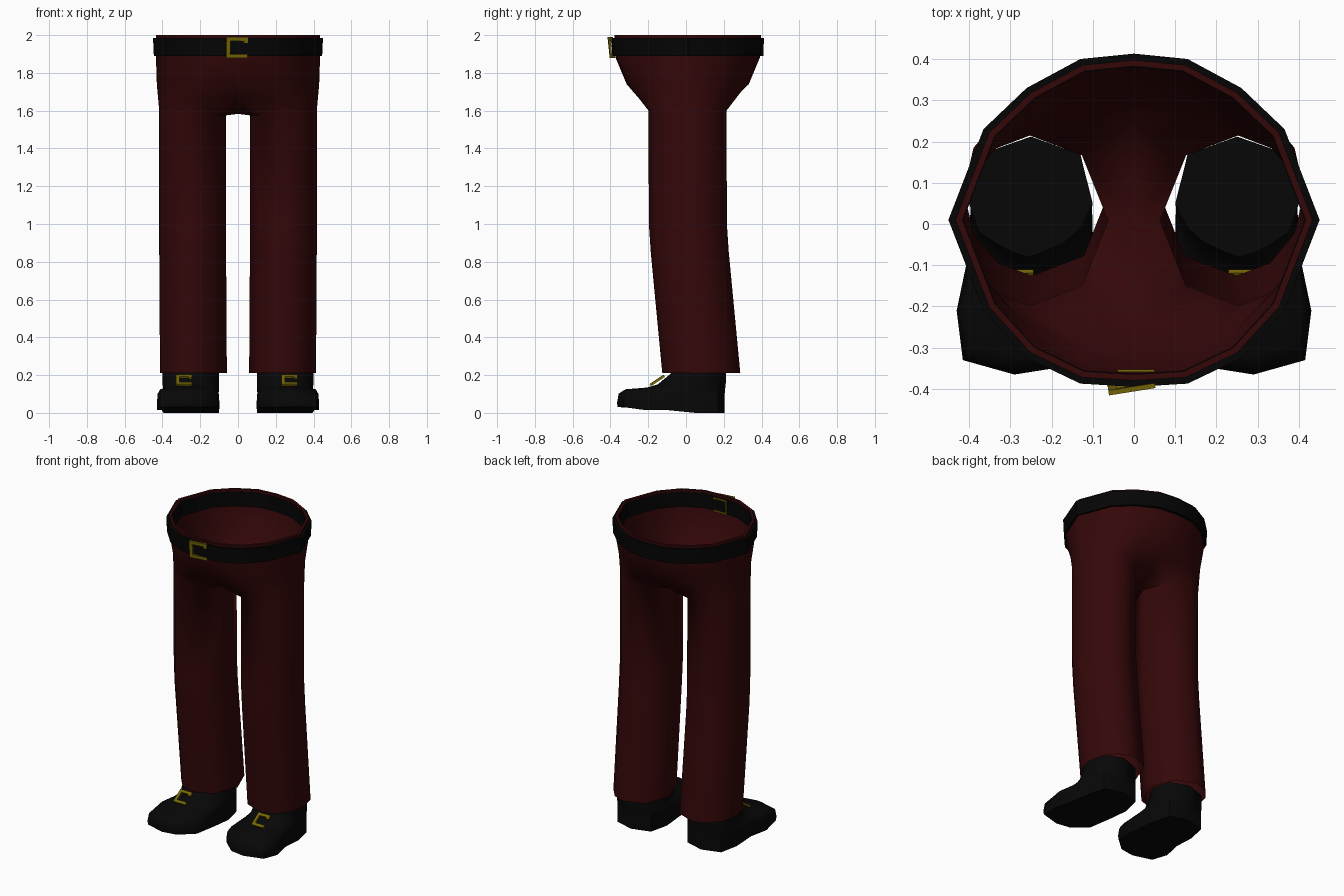
import bpy, bmesh, math
from mathutils import Matrix, Vector

if "Cube" in bpy.data.objects:
    bpy.data.objects.remove(bpy.data.objects["Cube"])


def material(name, rgb):
    m = bpy.data.materials.new(name)
    m.diffuse_color = (*rgb, 1)
    m.use_nodes = True
    m.node_tree.nodes["Principled BSDF"].inputs["Base Color"].default_value = m.diffuse_color
    return m


RED = material("dark red cloth", (0.034, 0.0022, 0.0026))
BELT = material("belt black", (0.0014, 0.0014, 0.0014))
SHOE = material("shoe black", (0.0022, 0.0022, 0.0022))
GOLD = material("dull gold", (0.19, 0.14, 0.002))


def finish(bm, name, mat, mirror=False, angle=40):
    bmesh.ops.recalc_face_normals(bm, faces=bm.faces)
    mesh = bpy.data.meshes.new(name)
    bm.to_mesh(mesh)
    bm.free()
    ob = bpy.data.objects.new(name, mesh)
    bpy.context.collection.objects.link(ob)
    mesh.materials.append(mat)
    bpy.ops.object.select_all(action='DESELECT')
    ob.select_set(True)
    bpy.context.view_layer.objects.active = ob
    bpy.ops.object.shade_smooth_by_angle(angle=math.radians(angle))
    if mirror:
        mod = ob.modifiers.new("mirror", 'MIRROR')
        mod.merge_threshold = 0.0005
    return ob


def add_ring(bm, pts):
    return [bm.verts.new(p) for p in pts]


def bridge(bm, a, b, closed=False):
    n = len(a)
    for i in range(n if closed else n - 1):
        j = (i + 1) % n
        bm.faces.new((a[i], a[j], b[j], b[i]))


# Half outline of the waist, front centre to back centre
WAIST = [(0, -.395), (.13, -.387), (.26, -.325), (.365, -.21), (.45, .01),
         (.365, .23), (.26, .33), (.13, .40), (0, .413)]


def waist_ring(sx, sy, z):
    return [(x * sx, .01 + (y - .01) * sy, z) for x, y in WAIST]


# Seven outer points front to back, then three inner points back to front
LEG_ANGLES = (-86, -58, -30, 0, 30, 58, 86, 130, 180, 230)


def leg_ring(z, cy, cx=.24, rx=.177, ry=.207, rise=0):
    pts = []
    for i, a in enumerate(LEG_ANGLES):
        a = math.radians(a)
        pts.append((cx + rx * math.cos(a), cy + ry * math.sin(a),
                    z + (rise if i < 7 else 0)))
    return pts


# Trousers: rim, seat, crotch and leg of one half, mirrored
bm = bmesh.new()
seat = waist_ring(.955, .80, 1.74)
thigh = leg_ring(1.575, .008, rise=.025)
hip_pts = [(0, -.235, 1.665)]
hip_pts += [Vector(seat[i]).lerp(Vector(thigh[i - 1]), .55) for i in range(1, 8)]
hip_pts += [(0, .25, 1.66)]
rows = [add_ring(bm, r) for r in (
    waist_ring(.925, .925, 1.98), waist_ring(.925, .925, 2.0),
    waist_ring(.962, .962, 2.0), waist_ring(.965, .945, 1.88), seat, hip_pts)]
for a, b in zip(rows, rows[1:]):
    bridge(bm, a, b)
hip = rows[-1]
legs = [add_ring(bm, r) for r in (
    thigh, leg_ring(1.0, .01), leg_ring(.85, .02), leg_ring(.21, .081, .236))]
for a, b in zip(legs, legs[1:]):
    bridge(bm, a, b, True)
top = legs[0]
bridge(bm, hip[1:8], top[:7])
front, mid, back = add_ring(bm, [(0, -.13, 1.60), (0, .01, 1.583), (0, .15, 1.60)])
inner_b, inner_m, inner_f = top[7:]
for f in ((hip[0], hip[1], inner_f), (hip[1], top[0], inner_f), (hip[0], inner_f, front),
          (hip[8], hip[7], inner_b), (hip[7], top[6], inner_b), (hip[8], inner_b, back),
          (front, inner_f, inner_m, mid), (mid, inner_m, inner_b, back)):
    bm.faces.new(f)
finish(bm, "trousers", RED, mirror=True, angle=60)

# Belt: closed band around the waist
bm = bmesh.new()
band = [add_ring(bm, waist_ring(s, s, z)) for s, z in (
    (.99, 1.89), (1.0, 1.985), (.92, 1.985), (.92, 1.89))]
for i in range(4):
    bridge(bm, band[i], band[(i + 1) % 4])
finish(bm, "belt", BELT, mirror=True)


def buckle(name, loc, w, h, bar, depth, rot):
    # open frame: left upright, two rails and a short return on the right
    bm = bmesh.new()
    for cx, cz, sx, sz in (
            (-w / 2 + bar / 2, 0, bar, h),
            (bar / 2, h / 2 - bar / 2, w - bar, bar),
            (bar / 2, -h / 2 + bar / 2, w - bar, bar),
            (w / 2 - bar / 2, h / 2 - bar * 1.25, bar, bar / 2)):
        mat = Matrix.Translation((cx, 0, cz)) @ Matrix.Diagonal((sx, depth, sz, 1))
        bmesh.ops.create_cube(bm, size=1, matrix=mat)
    ob = finish(bm, name, GOLD, angle=20)
    ob.location = loc
    ob.rotation_euler = [math.radians(a) for a in rot]


buckle("belt_buckle", (-.006, -.395, 1.934), .114, .112, .021, .012, (6, 0, 9))
buckle("belt_buckle_inside", (.005, -.356, 1.934), .09, .09, .009, .006, (0, 0, 0))

# Shoe outlines: sole and ankle, heel round the outside to toe and back
SOLE = [(.25, .205), (.37, .17), (.395, .05), (.405, -.09), (.43, -.21), (.415, -.33),
        (.29, -.365), (.195, -.35), (.105, -.27), (.098, -.09), (.102, .05), (.13, .17)]
ANKLE = [(.25, .212), (.375, .168), (.4, .05), (.375, -.02), (.33, -.05), (.29, -.07),
         (.255, -.08), (.22, -.068), (.17, -.045), (.13, -.01), (.1, .05), (.13, .168)]


def sole_lift(y):
    # arch under the foot and a raised toe
    if y > .04:
        return 0
    if y > -.25:
        return .014
    return .03


def shoe_ring(t, z, scale=1.0, lift=0.0):
    c = Vector((.258, -.07))
    pts = []
    for s, a in zip(SOLE, ANKLE):
        k = scale if s[1] < 0 else 1
        p = c + (Vector(s).lerp(Vector(a), t) - c) * k
        pts.append((p.x, p.y, z + lift * sole_lift(s[1])))
    return pts


# Shoes
for side, label in ((1, "right"), (-1, "left")):
    bm = bmesh.new()
    rings = [add_ring(bm, shoe_ring(*r)) for r in (
        (0, 0, .99, 1), (0, .042, 1.0, .4), (0, .102, .97), (.12, .125, .96),
        (.55, .134), (.75, .150), (1, .208), (1, .23))]
    for a, b in zip(rings, rings[1:]):
        bridge(bm, a, b, True)
    bm.faces.new(rings[0])
    bm.faces.new(rings[-1])
    for v in bm.verts:
        v.co.x *= side
    finish(bm, label + "_shoe", SHOE, angle=60)
    # Shoe buckle, tilted along the instep
    buckle(label + "_shoe_buckle", (.272 if side > 0 else -.286, -.152, .172),
           .085, .09, .018, .014, (-56, 0, 0))
